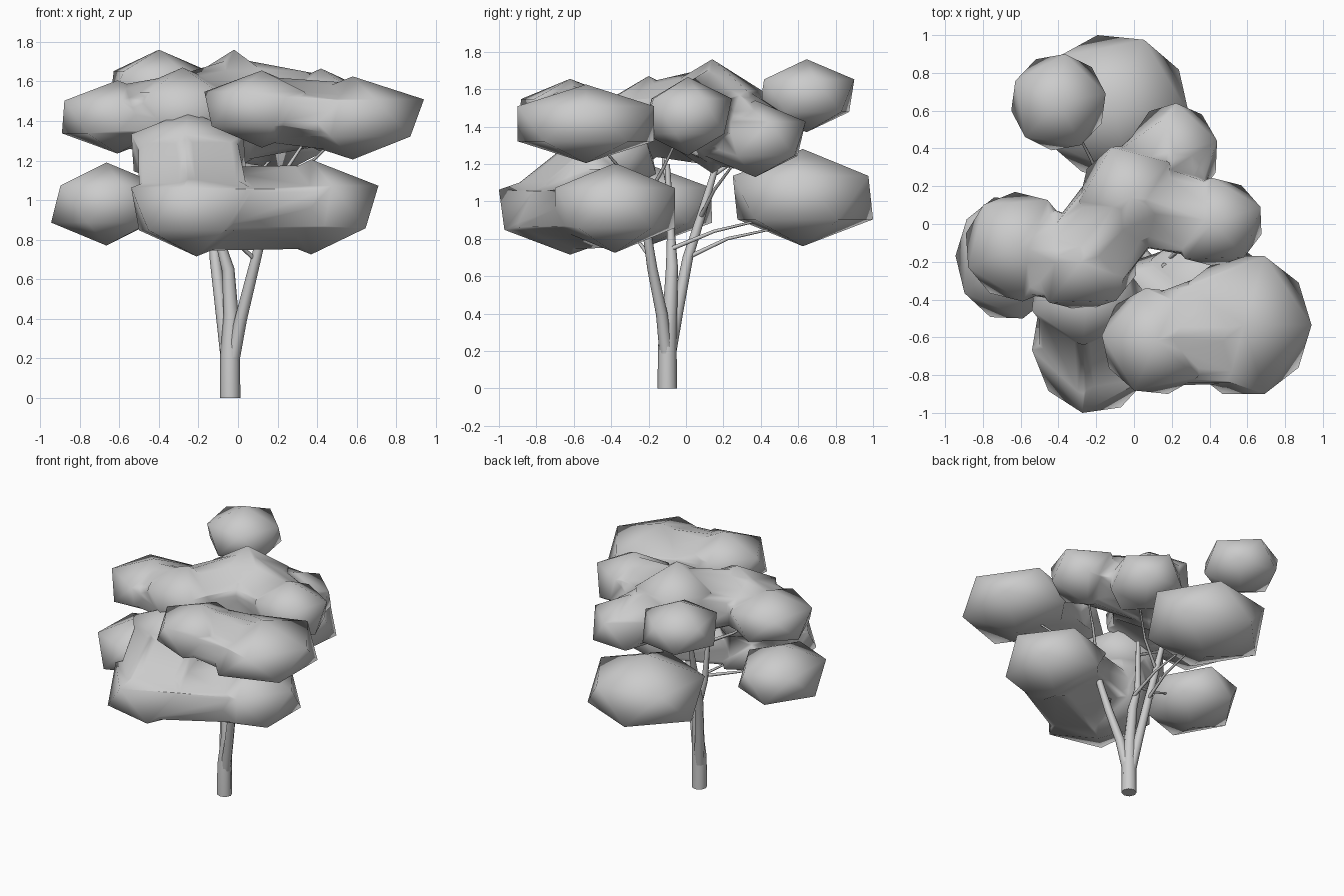
import bpy, bmesh, math
from mathutils import Vector, Matrix

if "Cube" in bpy.data.objects:
    bpy.data.objects.remove(bpy.data.objects["Cube"])

def link_mesh(name, bm):
    me = bpy.data.meshes.new(name)
    bm.to_mesh(me)
    bm.free()
    me.polygons.foreach_set("use_smooth", [True] * len(me.polygons))
    ob = bpy.data.objects.new(name, me)
    bpy.context.collection.objects.link(ob)
    return ob

# Foliage clumps: centre, half sizes, rotation
clumps = {
    "rear_top":     ((-.40, .645, 1.565), (.25, .255, .195), 10),
    "rear_low":     ((-.11, .625, 1.02), (.40, .375, .26), 66),
    "left_low":     ((-.665, -.18, .98), (.28, .32, .21), 70),
    "front_low":    ((-.21, -.62, .955), (.33, .38, .24), 43),
    "right_low":    ((.37, -.38, .965), (.34, .32, .24), 0),
    "right_top":    ((.58, -.535, 1.415), (.36, .365, .21), 0),
    "front_top":    ((.12, -.62, 1.46), (.29, .28, .195), 30),
    "left_top":     ((-.61, -.12, 1.42), (.28, .29, .185), 58),
    "mid_top":      ((-.28, -.2, 1.44), (.29, .26, .23), 20),
    "crown":        ((-.02, .14, 1.455), (.27, .28, .305), 40),
    "rear_right":   ((.21, .37, 1.335), (.23, .27, .205), 15),
    "side_right":   ((.42, .01, 1.455), (.255, .235, .21), 20),
    "front_middle": ((-.25, -.40, 1.24), (.29, .24, .21), 50),
}

def add_clump(bm, key, scale=1):
    """Low-poly icosahedron clump fitted to its half sizes."""
    c, h, rot = clumps[key]
    vs = bmesh.ops.create_icosphere(bm, subdivisions=1, radius=1,
                                    matrix=Matrix.Rotation(math.radians(rot), 4, 'Z'))["verts"]
    ext = [max(v.co[i] for v in vs) for i in range(3)]
    for v in vs:
        v.co = Vector([c[i] + v.co[i] * scale * h[i] / ext[i] for i in range(3)])

def clump_object(name, key):
    bm = bmesh.new()
    add_clump(bm, key)
    return link_mesh(name, bm)

def saddle(a, b, scale):
    """Hull that bridges two neighbouring clumps."""
    bm = bmesh.new()
    add_clump(bm, a, scale)
    add_clump(bm, b, scale)
    pts = [v.co.copy() for v in bm.verts]
    bm.clear()
    for p in pts:
        bm.verts.new(p)
    bmesh.ops.convex_hull(bm, input=bm.verts[:])
    bmesh.ops.delete(bm, geom=[v for v in bm.verts if not v.link_faces], context='VERTS')
    bmesh.ops.recalc_face_normals(bm, faces=bm.faces[:])
    return link_mesh("saddle", bm)

def cluster(name, keys, pairs, scale=.84):
    """Clumps and saddles fused into a single smooth-shaded shell."""
    base = clump_object(name, keys[0])
    tools = [clump_object("tool", k) for k in keys[1:]] + [saddle(a, b, scale) for a, b in pairs]
    for t in tools:
        m = base.modifiers.new("fuse", 'BOOLEAN')
        m.operation, m.solver, m.object = 'UNION', 'EXACT', t
    dg = bpy.context.evaluated_depsgraph_get()
    me = bpy.data.meshes.new_from_object(base.evaluated_get(dg))
    base.modifiers.clear()
    bm = bmesh.new()
    bm.from_mesh(me)
    bmesh.ops.remove_doubles(bm, verts=bm.verts[:], dist=.012)
    bmesh.ops.triangulate(bm, faces=bm.faces[:])
    bm.to_mesh(base.data)
    bm.free()
    base.data.polygons.foreach_set("use_smooth", [True] * len(base.data.polygons))
    for t in tools:
        bpy.data.objects.remove(t)

# Separate clumps
for k in ("rear_top", "rear_low", "left_low"):
    clump_object("foliage_" + k, k)
# Fused groups
cluster("foliage_front_upper", ["right_top", "front_top"], [("right_top", "front_top")])
cluster("foliage_front_lower", ["front_low", "right_low", "front_middle"],
        [("front_low", "right_low"), ("front_low", "front_middle")], .88)
cluster("foliage_canopy", ["mid_top", "left_top", "crown", "rear_right", "side_right"],
        [("left_top", "mid_top"), ("mid_top", "crown"), ("crown", "rear_right"),
         ("crown", "side_right"), ("mid_top", "rear_right")], .86)

def limb(name, pts, radii, sides=8):
    """Tapered tube swept along a path, capped at both ends."""
    bm = bmesh.new()
    pts = [Vector(p) for p in pts]
    rings = []
    for i, p in enumerate(pts):
        d = (pts[min(i + 1, len(pts) - 1)] - pts[max(i - 1, 0)]).normalized()
        if i == 0 and p.z == 0:
            d = Vector((0, 0, 1))
        ref = Vector((0, 1, 0)) if abs(d.y) < .8 else Vector((1, 0, 0))
        u = d.cross(ref).normalized()
        w = d.cross(u)
        rings.append([bm.verts.new(p + radii[i] * (u * math.cos(t) + w * math.sin(t)))
                      for t in (2 * math.pi * k / sides for k in range(sides))])
    for r0, r1 in zip(rings, rings[1:]):
        for k in range(sides):
            n = (k + 1) % sides
            bm.faces.new((r0[k], r0[n], r1[n], r1[k]))
    bm.faces.new(rings[0])
    bm.faces.new(rings[-1])
    bmesh.ops.recalc_face_normals(bm, faces=bm.faces[:])
    ob = link_mesh(name, bm)
    for f in ob.data.polygons:
        f.use_smooth = len(f.vertices) == 4

# Trunk flowing into the middle limb, plus two side limbs
limb("trunk", [(-.04, -.1, 0), (-.04, -.1, .22), (-.035, -.085, .42), (-.05, -.075, .65), (-.1, -.08, .82),
               (-.12, -.1, 1.2)], [.052, .05, .038, .032, .022, .014])
limb("limb_right", [(-.03, -.105, .18), (.015, -.13, .4), (.075, -.18, .64), (.125, -.21, .84), (.16, -.22, 1.1)],
     [.036, .031, .027, .023, .014])
limb("limb_back", [(-.05, -.09, .18), (-.08, -.045, .42), (-.115, .01, .7), (-.13, .08, .92), (-.15, .17, 1.22)],
     [.036, .032, .028, .023, .015])

# Thin twigs reaching into the clumps
twigs = [
    ((-.11, .01, .7), (-.09, .22, .80), (-.08, .45, .85)),
    ((-.06, -.07, .75), (-.06, .15, .84), (-.08, .4, .9)),
    ((-.12, -.1, .85), (-.3, -.15, .9), (-.5, -.18, .97)),
    ((.085, -.19, .7), (.0, -.25, .78), (-.12, -.4, .85)),
    ((.12, -.2, .85), (.22, -.25, .9), (.32, -.32, .95)),
    ((-.12, -.1, 1.1), (-.3, -.12, 1.2), (-.5, -.13, 1.35)),
    ((.14, -.22, .98), (.32, -.32, 1.14), (.48, -.46, 1.3)),
    ((-.12, .08, .92), (.03, .15, 1.06), (.18, .27, 1.22)),
    ((-.15, .16, 1.15), (-.23, .35, 1.28), (-.32, .52, 1.48)),
    ((.14, -.22, 1.0), (.26, -.12, 1.18), (.36, -.05, 1.33)),
]
for i, p in enumerate(twigs):
    limb("twig_%d" % (i + 1), p, [.012, .009, .006], 6)
